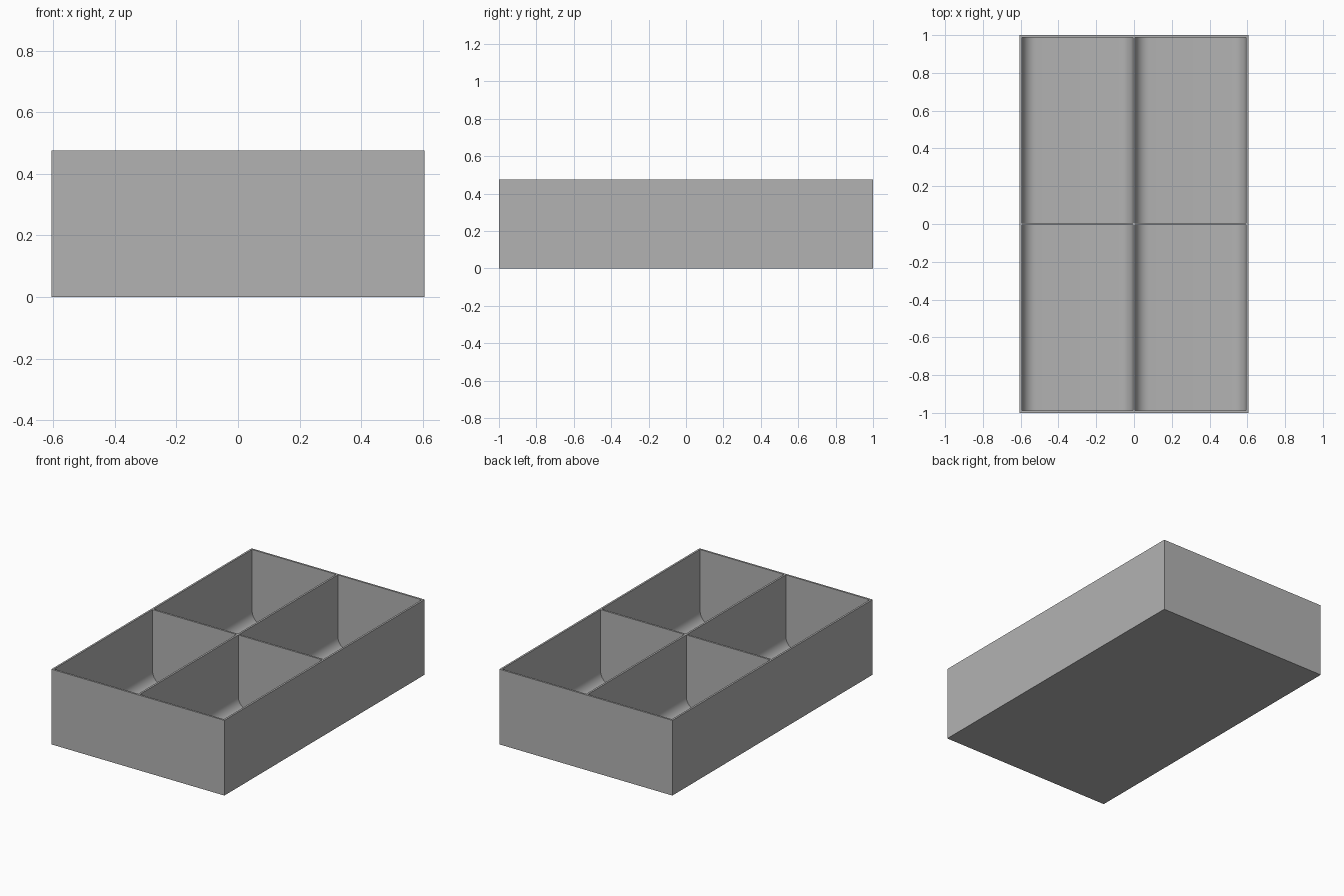
import bpy, bmesh, math
from mathutils import Vector

if "Cube" in bpy.data.objects:
    bpy.data.objects.remove(bpy.data.objects["Cube"], do_unlink=True)

W, L, H = 1.21, 2.0, 0.475      # outer size
WALL, FLOOR, R = 0.012, 0.012, 0.075
STEPS = 8                       # segments in each floor curve

grey = bpy.data.materials.new("plain grey")
grey.use_nodes = True
colour = (0.45, 0.45, 0.45, 1)
grey.diffuse_color = colour
grey.node_tree.nodes["Principled BSDF"].inputs["Base Color"].default_value = colour


def make_object(name, bm):
    bmesh.ops.recalc_face_normals(bm, faces=bm.faces[:])
    mesh = bpy.data.meshes.new(name)
    bm.to_mesh(mesh)
    bm.free()
    mesh.materials.append(grey)
    obj = bpy.data.objects.new(name, mesh)
    bpy.context.collection.objects.link(obj)
    return obj


def add_pocket(bm, cx, cy, w, l):
    """Compartment volume: section with rounded lower corners, extruded along y."""
    half, top = w / 2, H + 0.1
    arc = [math.pi / 2 * i / STEPS for i in range(STEPS + 1)]
    left = [(-half + R - R * math.cos(a), FLOOR + R - R * math.sin(a)) for a in arc]
    right = [(-x, z) for x, z in reversed(left)]
    section = [(-half, top)] + left + right + [(half, top)]
    face = bm.faces.new([bm.verts.new((cx + x, cy - l / 2, z)) for x, z in section])
    moved = bmesh.ops.extrude_face_region(bm, geom=[face], use_keep_orig=True)["geom"]
    verts = [v for v in moved if isinstance(v, bmesh.types.BMVert)]
    bmesh.ops.translate(bm, verts=verts, vec=Vector((0, l, 0)))


# Solid outer block
bm = bmesh.new()
bmesh.ops.create_cube(bm, size=1)
bmesh.ops.scale(bm, vec=(W, L, H), verts=bm.verts)
bmesh.ops.translate(bm, vec=(0, 0, H / 2), verts=bm.verts)
tray = make_object("divided_tray", bm)

# Four compartments, leaving outer walls and a cross of dividers
pw, pl = (W - 3 * WALL) / 2, (L - 3 * WALL) / 2
bm = bmesh.new()
for sx in (-1, 1):
    for sy in (-1, 1):
        add_pocket(bm, sx * (pw + WALL) / 2, sy * (pl + WALL) / 2, pw, pl)
cutter = make_object("compartment_cutter", bm)
cutter.hide_render = True

cut = tray.modifiers.new("compartments", "BOOLEAN")
cut.operation = "DIFFERENCE"
cut.solver = "EXACT"
cut.object = cutter

bpy.ops.object.select_all(action="DESELECT")
tray.select_set(True)
bpy.context.view_layer.objects.active = tray
bpy.ops.object.modifier_apply(modifier=cut.name)
bpy.data.objects.remove(cutter, do_unlink=True)

# Smooth floor curves, crisp edges elsewhere
bpy.ops.object.shade_smooth_by_angle(angle=math.radians(30))
